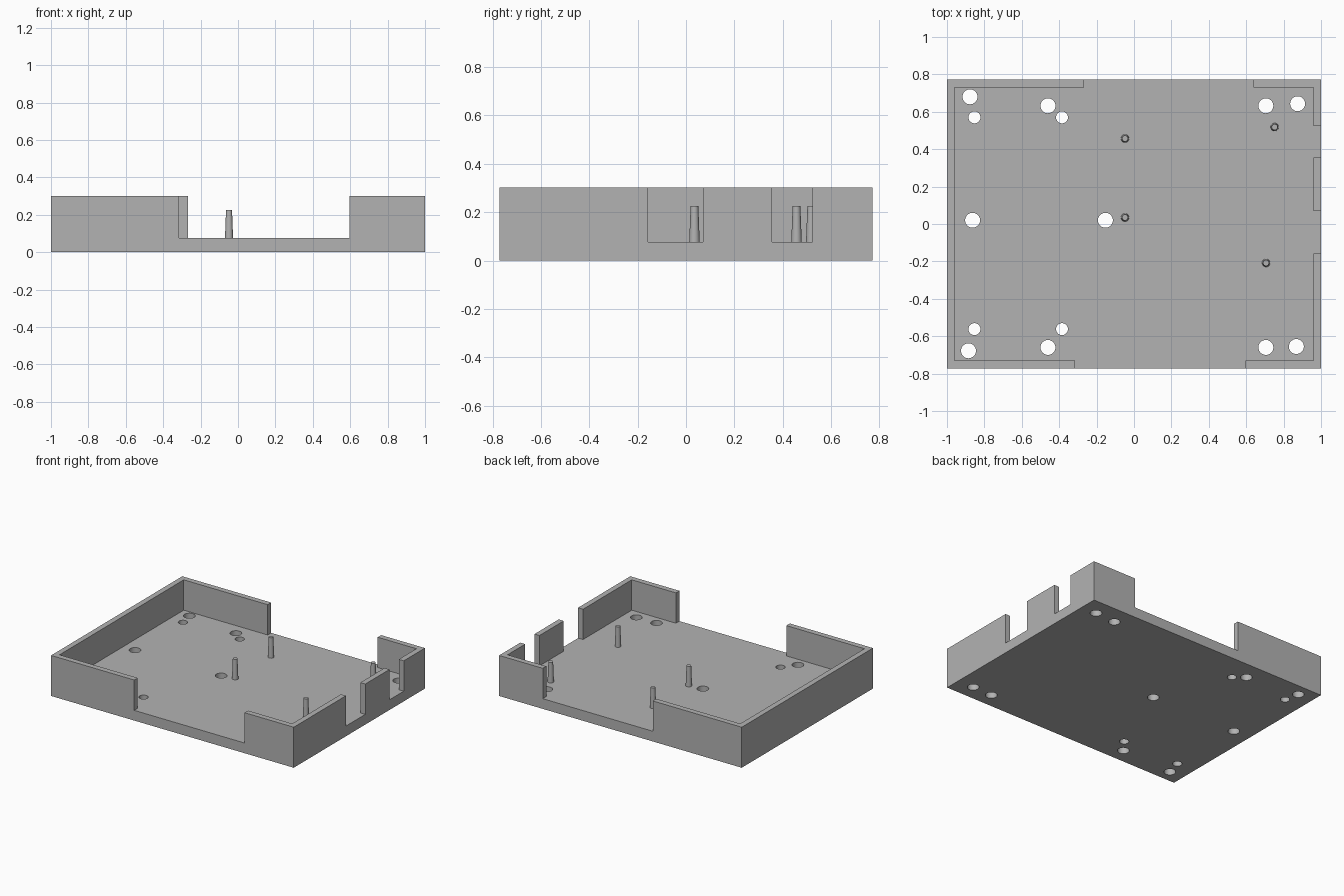
import bpy
import bmesh
import math
from mathutils import Matrix, Vector

cube = bpy.data.objects.get("Cube")
if cube:
    bpy.data.objects.remove(cube, do_unlink=True)

HALF_X, HALF_Y = 1.0, 0.772
FLOOR, RIM, WALL = 0.076, 0.302, 0.041
PEG_TOP = 0.226
OVER = 0.1  # cutters reach past the surfaces by this much

grey = bpy.data.materials.new("plain grey")
grey.use_nodes = True
color = (0.45, 0.45, 0.45, 1)
grey.diffuse_color = color
grey.node_tree.nodes["Principled BSDF"].inputs["Base Color"].default_value = color


def make_object(name, bm):
    mesh = bpy.data.meshes.new(name)
    bm.to_mesh(mesh)
    bm.free()
    mesh.materials.append(grey)
    obj = bpy.data.objects.new(name, mesh)
    bpy.context.scene.collection.objects.link(obj)
    return obj


def box(name, low, high):
    low, high = Vector(low), Vector(high)
    bm = bmesh.new()
    bmesh.ops.create_cube(bm, size=1, matrix=Matrix.Translation((low + high) / 2)
                          @ Matrix.Diagonal((*(high - low), 1)))
    return make_object(name, bm)


def cone(name, x, y, z0, z1, r0, r1, sides):
    bm = bmesh.new()
    bmesh.ops.create_cone(bm, cap_ends=True, segments=sides, radius1=r0, radius2=r1,
                          depth=z1 - z0, matrix=Matrix.Translation((x, y, (z0 + z1) / 2)))
    return make_object(name, bm)


def cut(target, cutter):
    """Subtract the cutter from the target and discard the cutter."""
    mod = target.modifiers.new("cut", 'BOOLEAN')
    mod.operation = 'DIFFERENCE'
    mod.solver = 'EXACT'
    mod.object = cutter
    bpy.context.view_layer.update()
    graph = bpy.context.evaluated_depsgraph_get()
    result = bpy.data.meshes.new_from_object(target.evaluated_get(graph))
    target.modifiers.clear()
    target.data = result
    bpy.data.objects.remove(cutter, do_unlink=True)


# Tray with a hollow interior
tray = box("tray", (-HALF_X, -HALF_Y, 0), (HALF_X, HALF_Y, RIM))
inner_x, inner_y = HALF_X - WALL, HALF_Y - WALL
cut(tray, box("cavity", (-inner_x, -inner_y, FLOOR), (inner_x, inner_y, RIM + OVER)))

# Openings in the front, back and left walls, down to the floor
top = RIM + OVER
cut(tray, box("front_gap", (-0.315, -HALF_Y - OVER, FLOOR), (0.595, -inner_y + OVER, top)))
cut(tray, box("back_gap", (-0.267, inner_y - OVER, FLOOR), (0.64, HALF_Y + OVER, top)))
for start, end in [(-0.158, 0.07), (0.355, 0.523)]:
    cut(tray, box("side_gap", (inner_x - OVER, start, FLOOR), (HALF_X + OVER, end, top)))

# Round holes through the floor
large = [(-0.877, 0.68), (-0.46, 0.632), (0.705, 0.632), (0.875, 0.643), (-0.863, 0.02),
         (-0.153, 0.02), (-0.885, -0.678), (-0.46, -0.66), (0.705, -0.66), (0.868, -0.655)]
small = [(x, y) for x in (-0.853, -0.385) for y in (0.57, -0.562)]
for points, radius in ((large, 0.04), (small, 0.032)):
    for x, y in points:
        cut(tray, cone("hole", x, y, -OVER, FLOOR + OVER, radius, radius, 32))
tray.data.name = "tray"

# Tapered support pegs
pegs = [cone("support_peg", x, y, FLOOR - 0.01, PEG_TOP, 0.022, 0.016, 20)
        for x, y in [(-0.048, 0.457), (-0.048, 0.035), (0.752, 0.518), (0.706, -0.208)]]

# Smooth the round surfaces, keep the corners sharp
bpy.ops.object.select_all(action='DESELECT')
for obj in [tray] + pegs:
    obj.select_set(True)
bpy.context.view_layer.objects.active = tray
bpy.ops.object.shade_smooth_by_angle(angle=math.radians(30))
